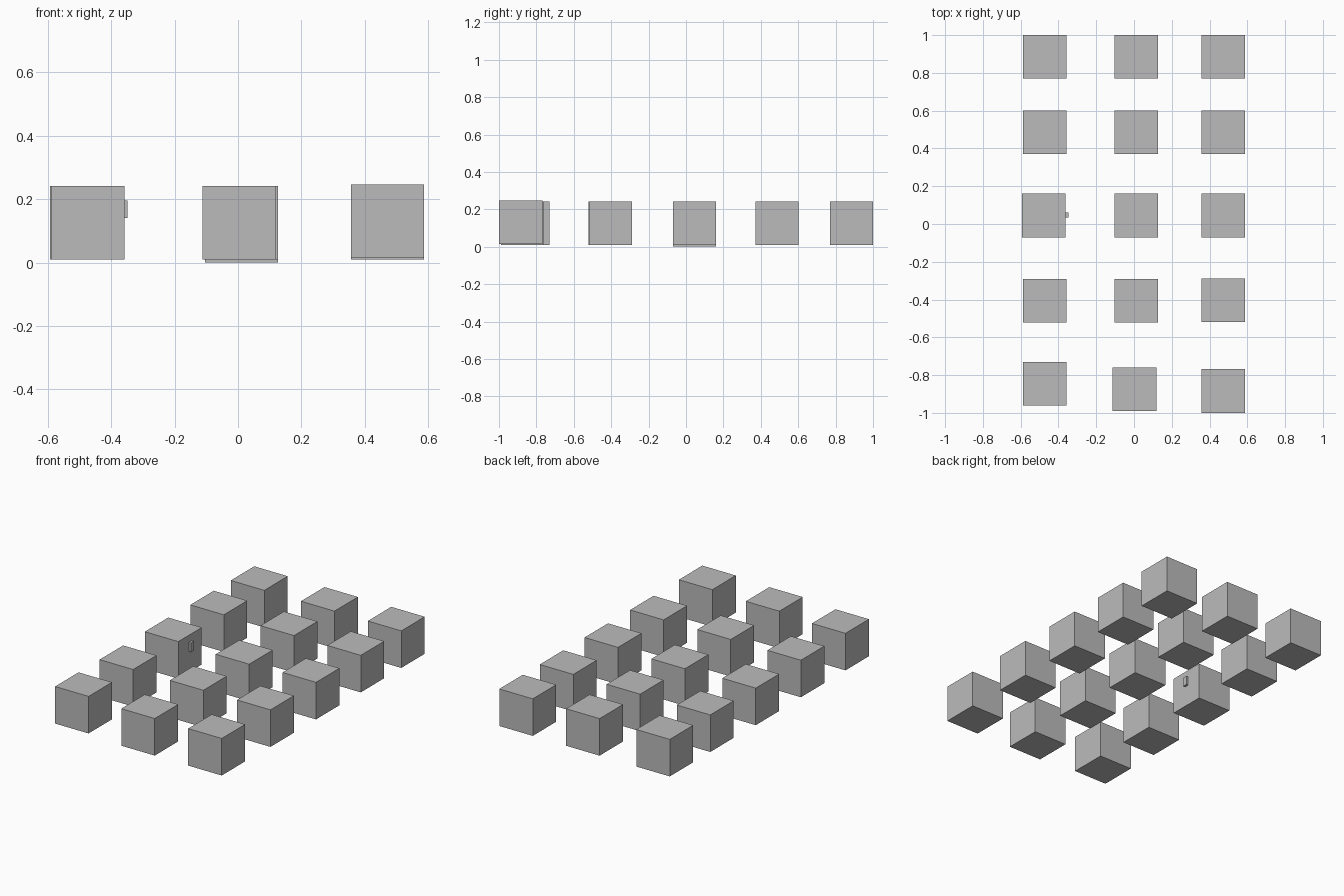
import bpy

default = bpy.data.objects.get("Cube")
if default:
    bpy.data.objects.remove(default, do_unlink=True)

grey = bpy.data.materials.new("plain_grey")
grey.use_nodes = True
COLOUR = (0.5, 0.5, 0.5, 1)
grey.diffuse_color = COLOUR
grey.node_tree.nodes["Principled BSDF"].inputs["Base Color"].default_value = COLOUR


def box(name, centre, size):
    bpy.ops.mesh.primitive_cube_add(size=1, location=centre)
    obj = bpy.context.object
    obj.name = name
    obj.scale = size
    bpy.ops.object.transform_apply(location=False, rotation=False, scale=True)
    obj.data.materials.append(grey)
    return obj


SIDE = 0.231
columns = {"right": -0.473, "middle": 0.011, "left": 0.472}
rows = {"back": 0.885, "rear": 0.486, "centre": 0.045, "fore": -0.407, "front": -0.846}

# Small shifts of the cubes that sit off the regular layout
shifts = {
    ("right", "centre"): (-0.005, 0, 0),
    ("middle", "centre"): (0, 0, -0.01),
    ("left", "fore"): (0, 0.003, 0),
    ("middle", "front"): (-0.008, -0.028, 0),
    ("left", "front"): (0, -0.038, 0.005),
}

# Grid of cubes
for row, y in rows.items():
    for column, x in columns.items():
        dx, dy, dz = shifts.get((column, row), (0, 0, 0))
        box(f"{row}_{column}_cube", (x + dx, y + dy, 0.01 + SIDE / 2 + dz), (SIDE,) * 3)

# Small tab on the side of one cube
box("side_tab", (-0.356, 0.048, 0.168), (0.016, 0.027, 0.056))
